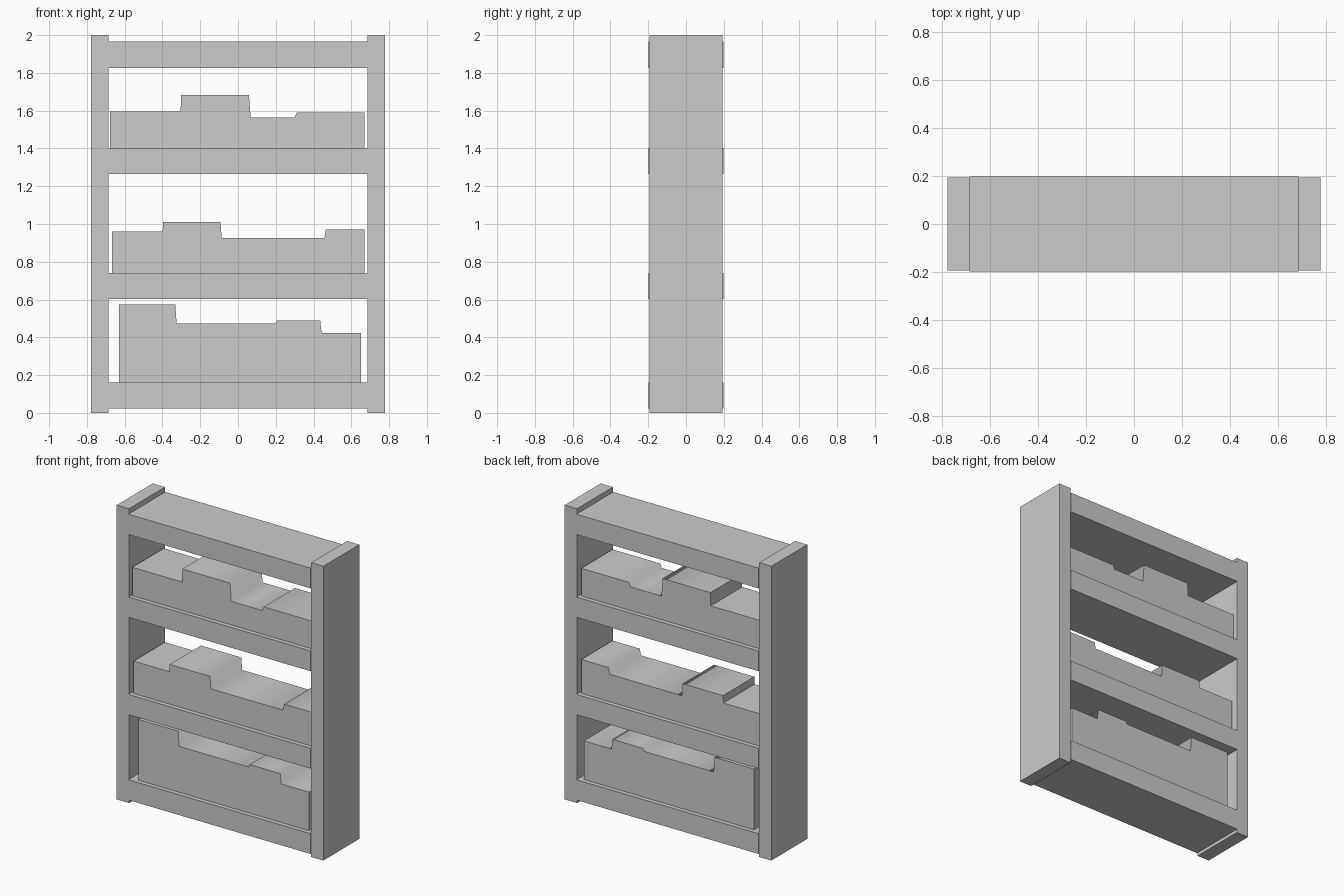
import bpy, bmesh, math

if "Cube" in bpy.data.objects:
    bpy.data.objects.remove(bpy.data.objects["Cube"])


def prism(name, profile, y0, y1, smooth=None):
    """Extrude an x-z outline from y0 to y1."""
    bm = bmesh.new()
    face = bm.faces.new([bm.verts.new((x, y0, z)) for x, z in profile])
    ext = bmesh.ops.extrude_face_region(bm, geom=[face])
    verts = [g for g in ext["geom"] if isinstance(g, bmesh.types.BMVert)]
    bmesh.ops.translate(bm, verts=verts, vec=(0, y1 - y0, 0))
    bmesh.ops.recalc_face_normals(bm, faces=bm.faces[:])
    mesh = bpy.data.meshes.new(name)
    bm.to_mesh(mesh)
    bm.free()
    obj = bpy.data.objects.new(name, mesh)
    bpy.context.collection.objects.link(obj)
    if smooth:
        bpy.ops.object.select_all(action='DESELECT')
        obj.select_set(True)
        bpy.context.view_layer.objects.active = obj
        bpy.ops.object.shade_smooth_by_angle(angle=math.radians(smooth))
    return obj


def box(name, x0, x1, z0, z1, depth):
    return prism(name, [(x0, z0), (x1, z0), (x1, z1), (x0, z1)], -depth / 2, depth / 2)


# Side panels
box("left_side_panel", -0.777, -0.685, 0, 2, 0.386)
box("right_side_panel", 0.685, 0.777, 0, 2, 0.386)

# Shelf boards, slightly deeper than the sides
for i, top in enumerate((0.16, 0.74, 1.402, 1.965)):
    box(f"shelf_board_{i + 1}", -0.685, 0.685, top - 0.138, top, 0.396)

# Rows of contents with stepped tops: base height, then the top outline
rows = {
    "lower_contents": (0.16, [(-0.63, 0.573), (-0.332, 0.573), (-0.325, 0.472), (0.2, 0.472),
                              (0.205, 0.49), (0.435, 0.49), (0.443, 0.422), (0.65, 0.422)]),
    "middle_contents": (0.74, [(-0.667, 0.96), (-0.399, 0.96), (-0.396, 1.01), (-0.093, 1.01),
                               (-0.086, 0.927), (0.457, 0.927), (0.465, 0.97), (0.67, 0.97)]),
    "upper_contents": (1.402, [(-0.677, 1.595), (-0.304, 1.595), (-0.301, 1.684), (0.058, 1.684),
                               (0.067, 1.563), (0.3, 1.563), (0.311, 1.59), (0.67, 1.59)]),
}
for name, (base, top) in rows.items():
    outline = [(top[0][0], base)] + top + [(top[-1][0], base)]
    prism(name, outline, -0.168, 0.168, smooth=86.5)
